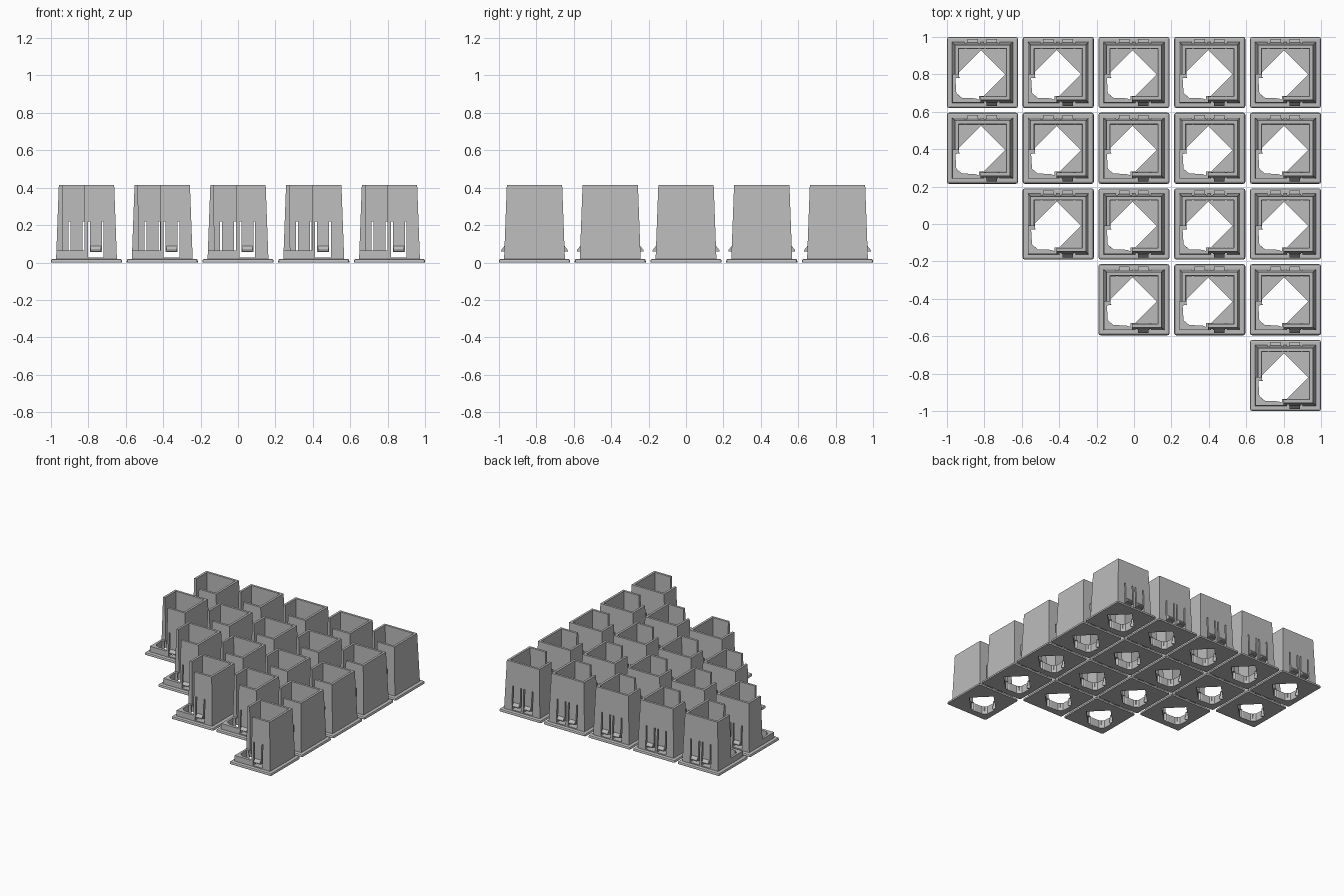
import bpy
import bmesh

cube = bpy.data.objects.get("Cube")
if cube:
    bpy.data.objects.remove(cube, do_unlink=True)

grey = bpy.data.materials.new("plain grey")
grey.use_nodes = True
grey.diffuse_color = (0.5, 0.5, 0.5, 1)
grey.node_tree.nodes["Principled BSDF"].inputs["Base Color"].default_value = (0.5, 0.5, 0.5, 1)


def loft(name, lower, upper):
    """Solid between two matching rings of 3D points."""
    bm = bmesh.new()
    a = [bm.verts.new(p) for p in lower]
    b = [bm.verts.new(p) for p in upper]
    n = len(a)
    bm.faces.new(a)
    bm.faces.new(b)
    for i in range(n):
        j = (i + 1) % n
        bm.faces.new((a[i], a[j], b[j], b[i]))
    bmesh.ops.recalc_face_normals(bm, faces=bm.faces)
    mesh = bpy.data.meshes.new(name)
    bm.to_mesh(mesh)
    bm.free()
    mesh.materials.append(grey)
    ob = bpy.data.objects.new(name, mesh)
    bpy.context.collection.objects.link(ob)
    return ob


def prism(name, outline, z0, z1):
    return loft(name, [(x, y, z0) for x, y in outline], [(x, y, z1) for x, y in outline])


def box(name, x0, x1, y0, y1, z0, z1):
    return prism(name, [(x0, y0), (x1, y0), (x1, y1), (x0, y1)], z0, z1)


def square(r, z):
    return [(-r, -r, z), (r, -r, z), (r, r, z), (-r, r, z)]


def bake(ob):
    bpy.context.view_layer.update()
    dg = bpy.context.evaluated_depsgraph_get()
    mesh = bpy.data.meshes.new_from_object(ob.evaluated_get(dg))
    ob.modifiers.clear()
    ob.data = mesh


def combine(ob, tool, operation="DIFFERENCE"):
    mod = ob.modifiers.new("combine", "BOOLEAN")
    mod.operation = operation
    mod.solver = "EXACT"
    mod.object = tool
    bake(ob)
    bpy.data.objects.remove(tool, do_unlink=True)


# Flange with softened upper rim
flange = box("flange", -0.19, 0.19, -0.19, 0.19, 0, 0.02)
bm = bmesh.new()
bm.from_mesh(flange.data)
rim = [e for e in bm.edges if max(v.co.z for v in e.verts) > 0.01]
bmesh.ops.bevel(bm, geom=rim, offset=0.011, segments=2, profile=0.5, affect="EDGES")
bm.to_mesh(flange.data)
bm.free()

# Tapered cup, hollowed, with one corner cut away above a low lip
cup = loft("cup", square(0.163, 0.01), square(0.148, 0.415))
combine(cup, flange, "UNION")
combine(cup, loft("cavity", square(0.125, 0.025), square(0.13, 0.45)))
combine(cup, box("corner_cut", -0.3, -0.01, -0.3, -0.01, 0.065, 0.5))

# Diamond opening and corner pocket through the floor
cx, cy, r = -0.008, -0.01, 0.13
combine(cup, prism("diamond_opening",
                   [(cx + r, cy), (cx, cy + r), (cx - r, cy), (cx, cy - r)], -0.1, 0.06))
combine(cup, prism("corner_pocket",
                   [(-0.02, -0.02), (-0.145, -0.03), (-0.14, -0.11), (-0.11, -0.135),
                    (-0.04, -0.138), (-0.02, -0.145)], -0.1, 0.2))

# Snap arms: two on the back, one on the front
for x, side in ((-0.053, 1), (0.05, 1), (0.05, -1)):
    y0, y1 = sorted((side * 0.1, side * 0.22))
    for dx in (-0.037, 0.037):
        combine(cup, box("arm_slot", x + dx - 0.005, x + dx + 0.005, y0, y1, 0.028, 0.22))
    combine(cup, box("arm_gap", x - 0.034, x + 0.034, y0, y1, 0.028, 0.055))
    section = [(0.145, 0.057), (0.178, 0.06), (0.178, 0.067), (0.158, 0.092), (0.145, 0.092)]
    hook = loft("hook", [(x - 0.028, side * y, z) for y, z in section],
                [(x + 0.028, side * y, z) for y, z in section])
    combine(cup, hook, "UNION")

# Repeat the cup over the stepped grid
pitch = 0.405
for row, count in enumerate((5, 5, 4, 3, 1)):
    for col in range(5 - count, 5):
        copy = bpy.data.objects.new(f"cup_row{row + 1}_col{col + 1}", cup.data)
        copy.location = ((col - 2) * pitch, (2 - row) * pitch, 0)
        bpy.context.collection.objects.link(copy)
bpy.data.objects.remove(cup, do_unlink=True)
